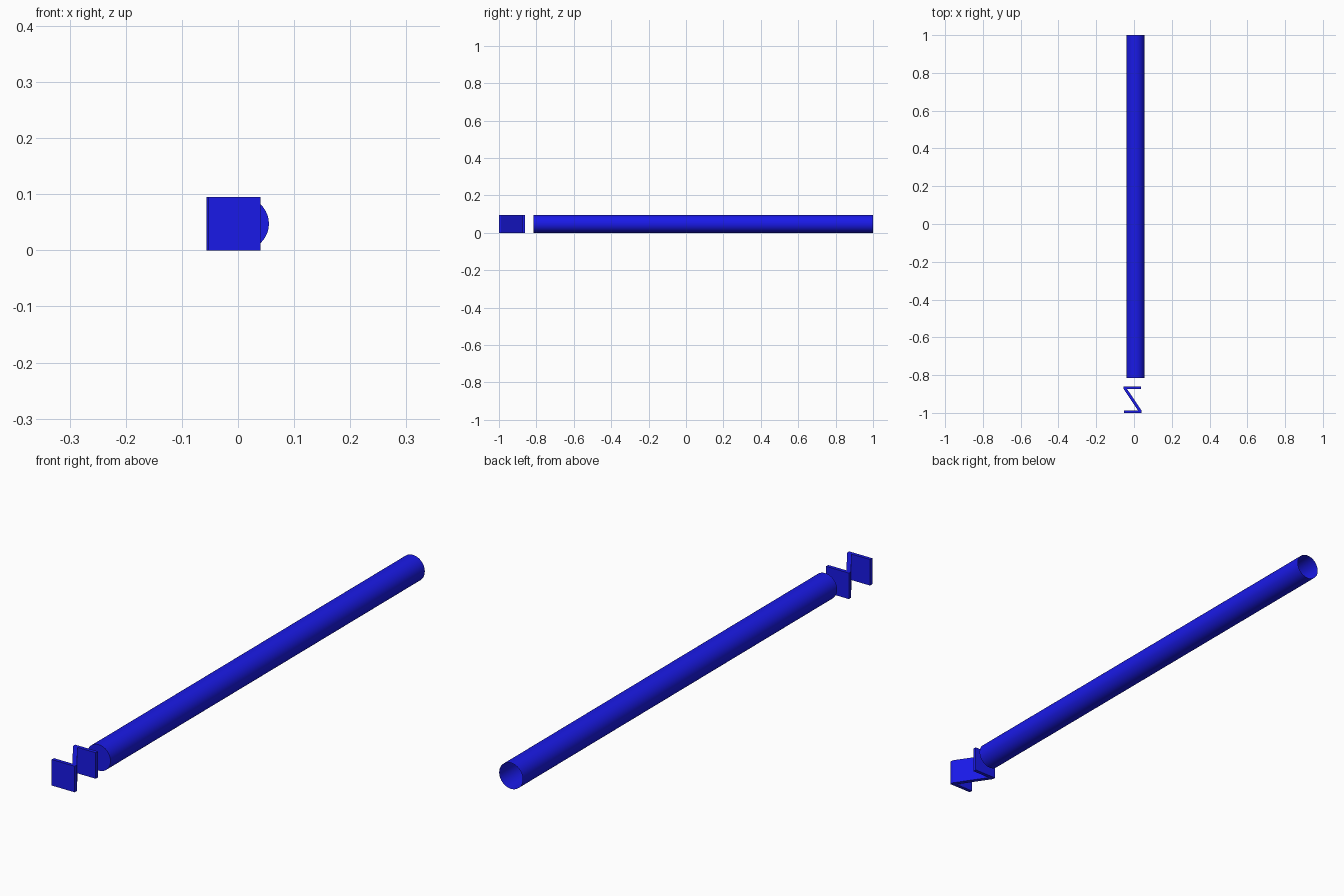
import bpy, bmesh, math
from mathutils import Matrix

if "Cube" in bpy.data.objects:
    bpy.data.objects.remove(bpy.data.objects["Cube"])

blue = bpy.data.materials.new("blue")
blue.diffuse_color = (0.01, 0.01, 0.8, 1)
blue.use_nodes = True
blue.node_tree.nodes["Principled BSDF"].inputs["Base Color"].default_value = blue.diffuse_color
H = 0.095


def finish(name, bm):
    mesh = bpy.data.meshes.new(name)
    bm.to_mesh(mesh)
    bm.free()
    obj = bpy.data.objects.new(name, mesh)
    bpy.context.collection.objects.link(obj)
    mesh.materials.append(blue)
    return obj


# Long thin-walled tube: closed at the front, open at the back
bm = bmesh.new()
y0, y1 = -0.815, 1.0
place = Matrix.Translation((0.0075, (y0 + y1) / 2, H / 2)) @ Matrix.Rotation(math.pi / 2, 4, 'X')
bmesh.ops.create_cone(bm, cap_ends=True, segments=64, radius1=H / 2, radius2=H / 2,
                      depth=y1 - y0, matrix=place)
bm.normal_update()
back = [f for f in bm.faces if f.normal.y > 0.9]
bmesh.ops.delete(bm, geom=back, context='FACES_ONLY')
for f in bm.faces:
    f.smooth = len(f.verts) == 4
for e in bm.edges:
    e.smooth = len(e.link_faces) == 2 and e.calc_face_angle() < 0.5
finish("tube", bm)

# Folded bracket in front of the tube: two flanges joined by a diagonal web
profile = [(-0.053, -1.0), (0.04, -1.0), (0.04, -0.988), (-0.037, -0.873),
           (0.036, -0.873), (0.036, -0.86), (-0.056, -0.86), (-0.056, -0.872),
           (0.021, -0.987), (-0.053, -0.987)]
bm = bmesh.new()
face = bm.faces.new([bm.verts.new((x, y, 0)) for x, y in profile])
ext = bmesh.ops.extrude_face_region(bm, geom=[face], use_keep_orig=True)
bmesh.ops.translate(bm, vec=(0, 0, H),
                    verts=[g for g in ext["geom"] if isinstance(g, bmesh.types.BMVert)])
bmesh.ops.recalc_face_normals(bm, faces=bm.faces[:])
finish("folded_bracket", bm)
